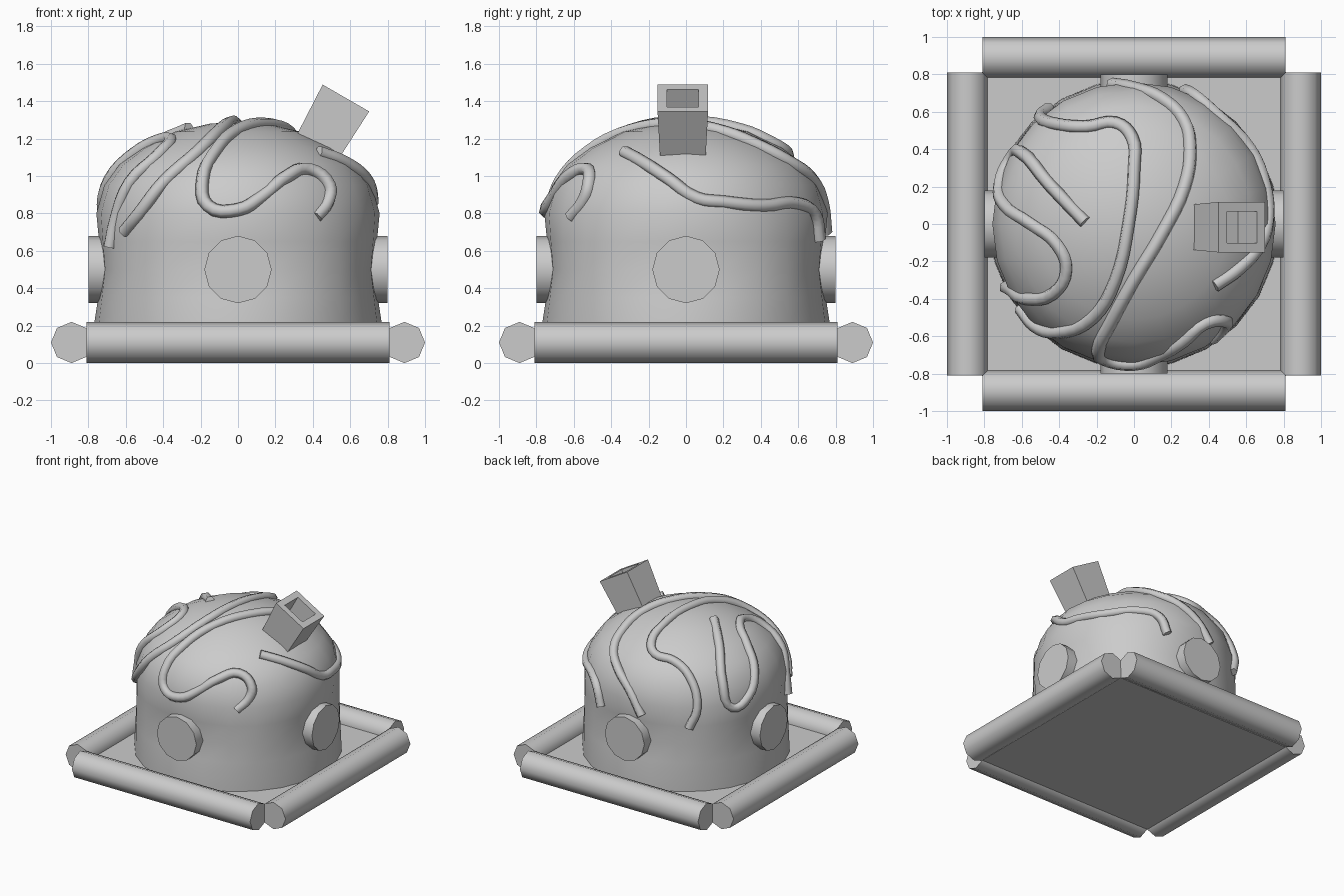
import bpy, bmesh, math
from mathutils import Matrix, Vector

cube = bpy.data.objects.get("Cube")
if cube:
    bpy.data.objects.remove(cube, do_unlink=True)


def finish(name, bm, smooth=True):
    bmesh.ops.recalc_face_normals(bm, faces=bm.faces)
    mesh = bpy.data.meshes.new(name)
    bm.to_mesh(mesh)
    bm.free()
    if smooth:
        mesh.shade_smooth()
        mesh.set_sharp_from_angle(angle=math.radians(50))
    obj = bpy.data.objects.new(name, mesh)
    bpy.context.collection.objects.link(obj)
    return obj


def cylinder(name, sides, radius, depth, matrix):
    bm = bmesh.new()
    bmesh.ops.create_cone(bm, cap_ends=True, segments=sides, radius1=radius,
                          radius2=radius, depth=depth, matrix=matrix)
    return finish(name, bm)


# Base plate, its edges meeting the rollers
bm = bmesh.new()
bmesh.ops.create_cube(bm, size=1, matrix=Matrix.Translation((0, 0, 0.077))
                      @ Matrix.Diagonal((1.624, 1.624, 0.086, 1)))
finish("base_plate", bm, smooth=False)

# Octagonal border rollers and round side discs, one of each per side
lay_y = Matrix.Rotation(math.pi / 2, 4, 'X')
lay_x = Matrix.Rotation(math.pi / 2, 4, 'Y')
for i, side in enumerate(("front", "left", "back", "right")):
    turn = Matrix.Rotation(i * math.pi / 2, 4, 'Z')
    cylinder(side + "_border_roller", 8, 0.11, 1.62,
             turn @ Matrix.Translation((0, -0.89, 0.11)) @ lay_x)
    cylinder(side + "_disc", 12, 0.18, 0.3,
             turn @ Matrix.Translation((0, -0.648, 0.5)) @ lay_y)

# Dome turned from a profile, then pinched a little behind each disc
WALL = [(0, 0.1), (0.773, 0.1), (0.773, 0.22), (0.77, 0.35), (0.767, 0.5), (0.765, 0.65)]
CROWN = [(0.76, 0.8), (0.715, 0.95), (0.635, 1.06), (0.512, 1.15),
         (0.335, 1.237), (0.15, 1.28), (0, 1.29)]
bm = bmesh.new()
verts = [bm.verts.new((r, 0, z)) for r, z in WALL + CROWN]
edges = [bm.edges.new(pair) for pair in zip(verts, verts[1:])]
bmesh.ops.spin(bm, geom=verts + edges, cent=(0, 0, 0), axis=(0, 0, 1),
               angle=math.tau, steps=24)
bmesh.ops.remove_doubles(bm, verts=bm.verts, dist=0.0005)
for v in bm.verts:
    waist = max(0, 1 - abs(v.co.z - 0.5) / 0.32)
    pinch = 1 - 0.055 * waist * math.cos(2 * math.atan2(v.co.y, v.co.x)) ** 2
    v.co.x *= pinch
    v.co.y *= pinch
finish("dome", bm)


# Strands draped over the dome
def on_dome(x, y, z=None):
    r = math.hypot(x, y)
    if z is None:
        for (r1, z1), (r2, z2) in zip(CROWN, CROWN[1:]):
            if r >= r2:
                t = min((r1 - r) / (r1 - r2), 1)
                return Vector((x, y, z1 + max(t, 0) * (z2 - z1)))
    for (r1, z1), (r2, z2) in zip(WALL[1:] + CROWN, WALL[2:] + CROWN[1:]):
        if z1 <= z <= z2:
            radius = r1 + (r2 - r1) * (z - z1) / (z2 - z1)
    return Vector((x * radius / r, y * radius / r, z))


def strand(name, points):
    curve = bpy.data.curves.new(name, 'CURVE')
    curve.dimensions = '3D'
    curve.bevel_depth = 0.036
    curve.bevel_resolution = 1
    curve.resolution_u = 4
    curve.use_fill_caps = True
    spline = curve.splines.new('BEZIER')
    spline.bezier_points.add(len(points) - 1)
    for bp, p in zip(spline.bezier_points, points):
        bp.co = on_dome(*p)
        bp.handle_left_type = bp.handle_right_type = 'AUTO'
    obj = bpy.data.objects.new(name, curve)
    bpy.context.collection.objects.link(obj)


strand("right_loop_strand", [
    (-.26, .01), (-.45, .21), (-.6, .38), (-.68, .36, .76), (-.73, .22, .82),
    (-.69, .1), (-.55, 0), (-.41, -.11), (-.36, -.24), (-.43, -.37),
    (-.58, -.4), (-.67, -.36, .76), (-.69, -.34, .62)])
strand("middle_strand", [
    (-.62, -.46, .7), (-.53, -.55, .8), (-.4, -.58), (-.22, -.5), (-.1, -.3),
    (-.03, 0), (0, .3), (-.01, .46), (-.1, .54), (-.25, .52), (-.4, .53),
    (-.5, .57, .8), (-.46, .62, .64)])
strand("long_strand", [
    (-.12, .75, .7), (0, .74, .87), (.15, .67), (.27, .55), (.3, .4), (.27, .2),
    (.15, -.05), (0, -.3), (-.12, -.52), (-.19, -.67), (-.16, -.72, .84),
    (0, -.74, .82), (.13, -.72, .89), (.26, -.63), (.38, -.53),
    (.48, -.51, .95), (.48, -.55, .86), (.42, -.62, .78)])
strand("left_strand", [
    (.43, -.33), (.56, -.24), (.68, -.1), (.72, .06, .88), (.7, .2, .86),
    (.62, .4, .84), (.43, .6, .85), (.32, .67, .8), (.27, .71, .66)])

# Tilted square chimney with a hollow top
bm = bmesh.new()
bmesh.ops.create_cube(bm, size=1)
for v in bm.verts:
    taper = 1 if v.co.z > 0 else 0.86
    v.co = Vector((v.co.x * 0.287 * taper, v.co.y * 0.27 * taper, (v.co.z - 0.5) * 0.42))
bm.normal_update()
top = max(bm.faces, key=lambda f: f.calc_center_median().z)
bmesh.ops.inset_individual(bm, faces=[top], thickness=0.05, use_even_offset=True)
bmesh.ops.inset_individual(bm, faces=[top], thickness=0.002, depth=-0.2)
chimney = finish("chimney", bm, smooth=False)
chimney.location = (0.577, -0.017, 1.417)
chimney.rotation_euler = (0, math.radians(30), 0)
